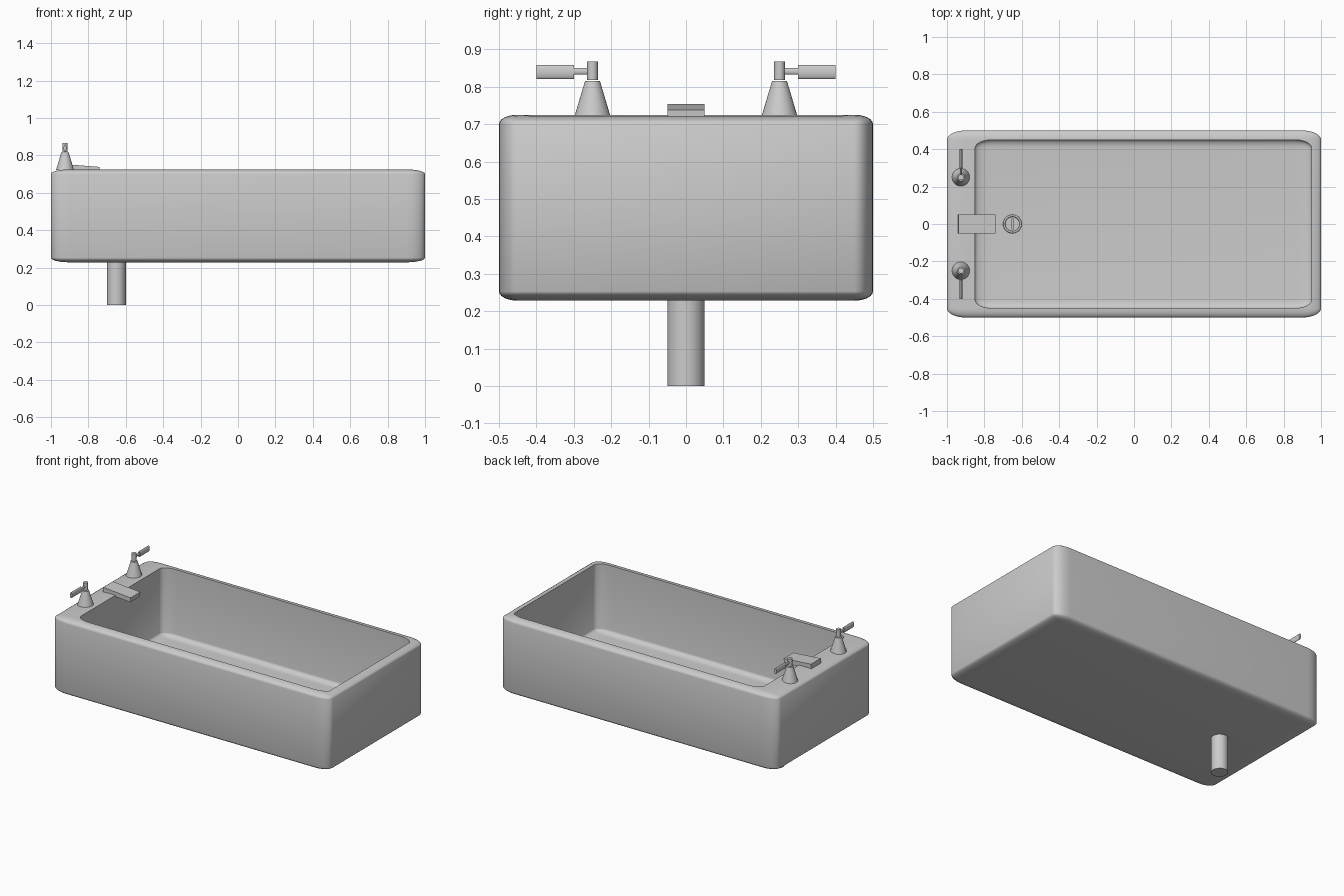
import bpy, math

if "Cube" in bpy.data.objects:
    bpy.data.objects.remove(bpy.data.objects["Cube"])

def finish(o, name, angle=35):
    o.name = name
    bpy.ops.object.select_all(action='DESELECT')
    o.select_set(True)
    bpy.context.view_layer.objects.active = o
    bpy.ops.object.transform_apply(location=False, rotation=True, scale=True)
    for m in list(o.modifiers):
        bpy.ops.object.modifier_apply(modifier=m.name)
    bpy.ops.object.shade_smooth_by_angle(angle=math.radians(angle))
    return o

def rounded_box(name, loc, half, bevel=0.1):
    # bevel the 2-unit cube first, then scale, so the rounding is stretched
    bpy.ops.mesh.primitive_cube_add(size=2, location=loc)
    o = bpy.context.object
    b = o.modifiers.new("round", 'BEVEL')
    b.width, b.segments = bevel, 6
    bpy.ops.object.modifier_apply(modifier=b.name)
    o.scale = half
    return finish(o, name)

def rod(name, loc, r1, r2, depth, rot=(0, 0, 0), scale=(1, 1, 1), sides=32):
    bpy.ops.mesh.primitive_cone_add(vertices=sides, radius1=r1, radius2=r2,
                                    depth=depth, location=loc, rotation=rot)
    o = bpy.context.object
    o.scale = scale
    return finish(o, name)

# tub shell: rounded block with a rounded hollow
tub = rounded_box("tub", (0, 0, 0.4765), (1, 0.5, 0.2485))
hollow = rounded_box("hollow", (0.05, 0, 0.5275), (0.9, 0.45, 0.2485))
cut = tub.modifiers.new("hollow", 'BOOLEAN')
cut.operation, cut.solver, cut.object = 'DIFFERENCE', 'EXACT', hollow
finish(tub, "tub")
bpy.data.objects.remove(hollow)

# drain pipe, ring, and plug with its grip
rod("drain_pipe", (-0.65, 0, 0.13), 0.05, 0.05, 0.26)
bpy.ops.mesh.primitive_torus_add(location=(-0.65, 0, 0.281), major_radius=0.044,
                                 minor_radius=0.006, major_segments=32, minor_segments=8)
finish(bpy.context.object, "drain_ring", 60)
rod("drain_plug", (-0.65, 0, 0.279), 0.036, 0.036, 0.012)
bpy.ops.mesh.primitive_cube_add(size=1, location=(-0.65, 0, 0.29))
bpy.context.object.scale = (0.01, 0.06, 0.02)
finish(bpy.context.object, "plug_grip")

# spout: tilted slab
bpy.ops.mesh.primitive_cube_add(size=1, location=(-0.84, 0, 0.731),
                                rotation=(0, math.radians(4.5), 0))
bpy.context.object.scale = (0.198, 0.1, 0.03)
finish(bpy.context.object, "spout")

# taps, one on each side
for side, s in (("left", 1), ("right", -1)):
    x, y = -0.925, 0.25 * s
    turn = (math.pi / 2, 0, 0)
    rod(side + "_tap_base", (x, y, 0.768), 0.048, 0.02, 0.094)
    rod(side + "_tap_stem", (x, y, 0.8425), 0.0145, 0.0145, 0.049)
    rod(side + "_tap_arm", (x, 0.28 * s, 0.841), 0.009, 0.009, 0.05, turn, (0.6, 1, 1), 24)
    rod(side + "_tap_grip", (x, 0.35 * s, 0.839), 0.019, 0.019, 0.1, turn, (0.4, 1, 1), 24)
